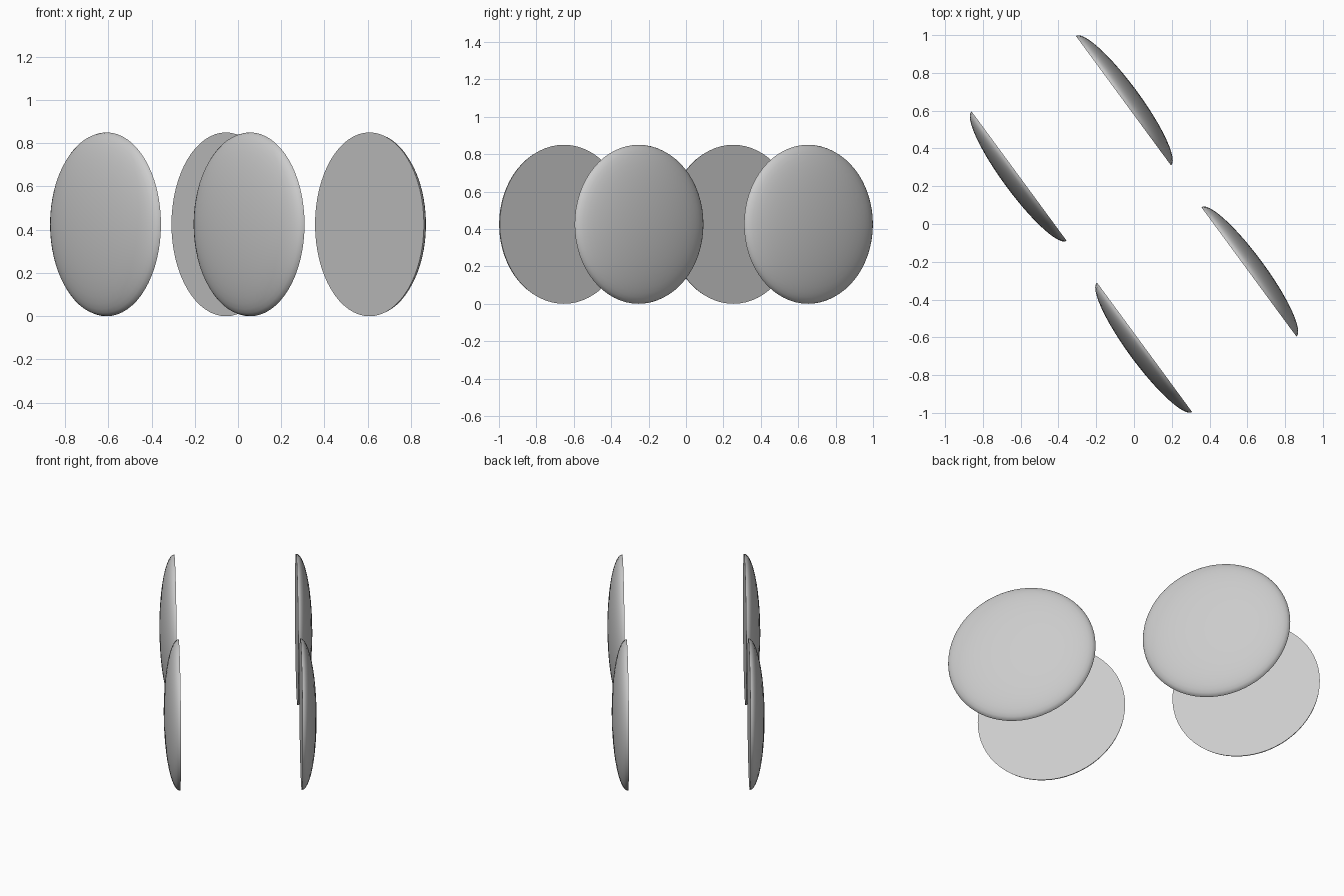
import bpy, bmesh, math
from mathutils import Matrix, Vector

if "Cube" in bpy.data.objects:
    bpy.data.objects.remove(bpy.data.objects["Cube"])

R, DEPTH, SEG, RINGS = 0.425, 0.087, 64, 12
ANGLE = math.atan2(0.505, 0.687)  # heading of the axle in plan


def domed_disc(name, x, y, heading):
    """Flat-backed elliptical dome whose bulge faces the given heading."""
    bm = bmesh.new()
    # quarter-ellipse profile spun about the axle, closed by a flat back
    pts = [(R * math.cos(t), DEPTH * math.sin(t))
           for t in (i * math.pi / 2 / RINGS for i in range(RINGS))]
    rings = [[bm.verts.new((r * math.cos(a), r * math.sin(a), h))
              for a in (k * math.tau / SEG for k in range(SEG))] for r, h in pts]
    for lo, hi in zip(rings, rings[1:]):
        for k in range(SEG):
            n = (k + 1) % SEG
            bm.faces.new((lo[k], lo[n], hi[n], hi[k]))
    tip = bm.verts.new((0, 0, DEPTH))
    for k in range(SEG):
        bm.faces.new((rings[-1][k], rings[-1][(k + 1) % SEG], tip))
    bm.faces.new(rings[0][::-1])
    # turn the axle from z to the heading
    bm.transform(Matrix.Rotation(heading, 4, 'Z') @ Matrix.Rotation(math.pi / 2, 4, 'Y'))
    me = bpy.data.meshes.new(name)
    bm.to_mesh(me)
    bm.free()
    ob = bpy.data.objects.new(name, me)
    ob.location = Vector((x, y, R))
    bpy.context.collection.objects.link(ob)
    bpy.ops.object.select_all(action='DESELECT')
    bpy.context.view_layer.objects.active = ob
    ob.select_set(True)
    bpy.ops.object.shade_smooth_by_angle(angle=math.radians(40))


# two parallel pairs of discs, bulging outwards
domed_disc("rear_right_disc", -0.056, 0.653, ANGLE)
domed_disc("front_right_disc", 0.608, -0.253, ANGLE)
domed_disc("rear_left_disc", -0.608, 0.253, ANGLE + math.pi)
domed_disc("front_left_disc", 0.056, -0.653, ANGLE + math.pi)
